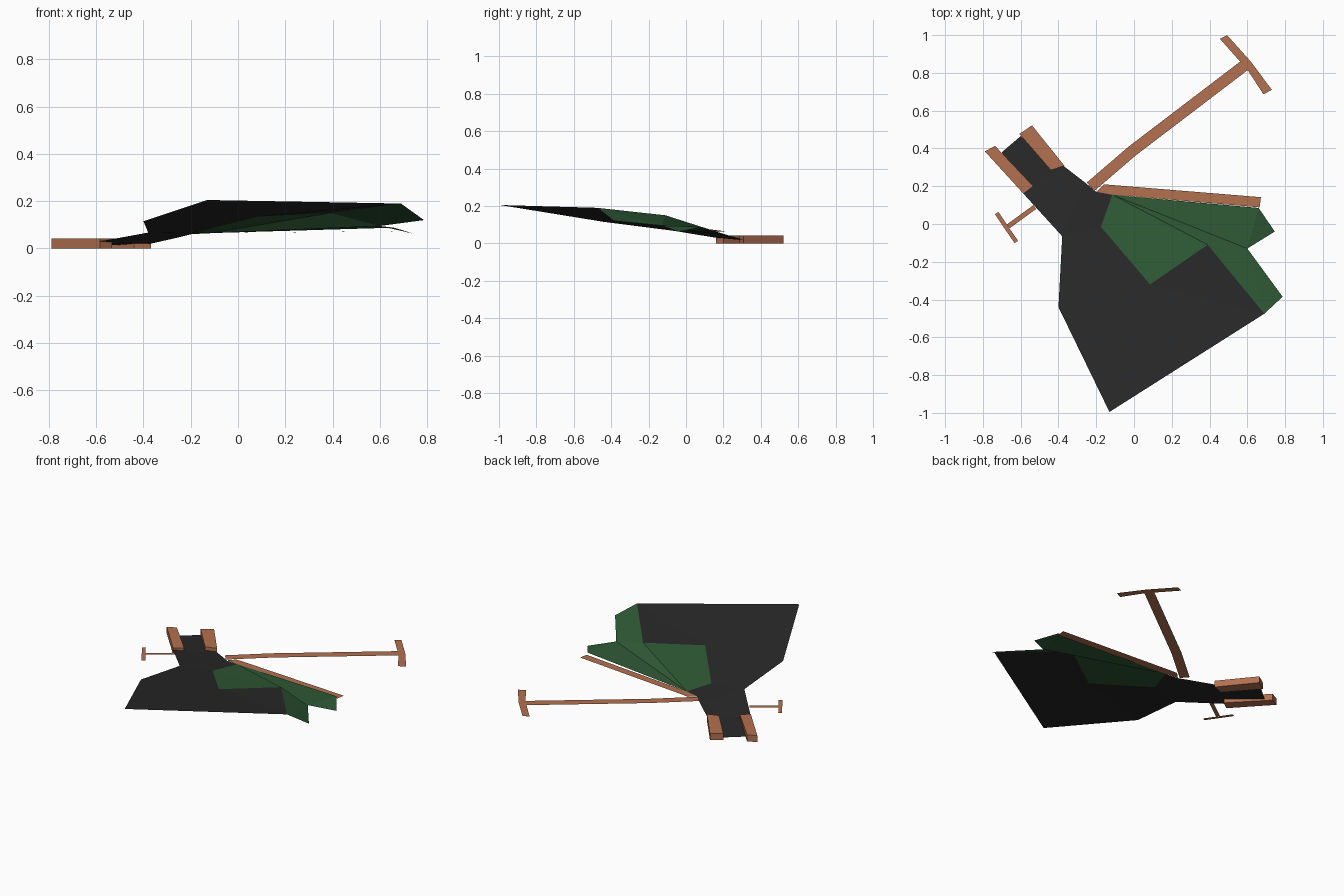
import bpy, bmesh
from mathutils import Vector

if "Cube" in bpy.data.objects:
    bpy.data.objects.remove(bpy.data.objects["Cube"])


def material(name, rgb):
    m = bpy.data.materials.new(name)
    m.diffuse_color = (*rgb, 1)
    m.use_nodes = True
    m.node_tree.nodes["Principled BSDF"].inputs["Base Color"].default_value = m.diffuse_color
    return m


ASPHALT = material("asphalt", (0.021, 0.021, 0.021))
GRASS = material("grass", (0.028, 0.10, 0.036))
CLAY = material("clay", (0.45, 0.165, 0.08))


def sheet(name, mat, points, faces, height=0):
    """Flat-faced sheet with faces turned upward; a height makes it a solid block."""
    bm = bmesh.new()
    verts = [bm.verts.new(p) for p in points]
    for f in faces:
        face = bm.faces.new([verts[i] for i in f])
        face.normal_update()
        if face.normal.z < 0:
            face.normal_flip()
    if height:
        bottom = bm.faces[:]
        new = bmesh.ops.extrude_face_region(bm, geom=bottom, use_keep_orig=True)["geom"]
        top = [v for v in new if isinstance(v, bmesh.types.BMVert)]
        bmesh.ops.translate(bm, verts=top, vec=(0, 0, height))
        bmesh.ops.recalc_face_normals(bm, faces=bm.faces[:])
    me = bpy.data.meshes.new(name)
    bm.to_mesh(me)
    bm.free()
    me.materials.append(mat)
    ob = bpy.data.objects.new(name, me)
    bpy.context.collection.objects.link(ob)
    return ob


def outline(name, mat, pts, z, height=0):
    return sheet(name, mat, [(x, y, z) for x, y in pts], [range(len(pts))], height)


def ribbon(name, mat, path, width, z):
    """Constant-width flat path along a polyline."""
    pts = [Vector(p) for p in path]
    left, right = [], []
    for i, p in enumerate(pts):
        d = (pts[min(i + 1, len(pts) - 1)] - pts[max(i - 1, 0)]).normalized()
        n = Vector((-d.y, d.x)) * width / 2
        left.append(p + n)
        right.append(p - n)
    n = len(pts)
    verts = [(p.x, p.y, z) for p in left + right]
    return sheet(name, mat, verts, [(i, n + i, n + i + 1, i + 1) for i in range(n - 1)])


# Shared boundary between the paving and the lawn
A, G = (-0.115, 0.155, 0.065), (0.39, -0.11, 0.15)
H, I = (0.085, -0.32, 0.135), (-0.175, -0.015, 0.07)
F = (0.69, -0.475, 0.19)

# Dark sloping forecourt with its narrow neck
sheet("paving", ASPHALT,
      [(-0.70, 0.38, 0.01), (-0.60, 0.465, 0.01), (-0.37, 0.305, 0.02), (-0.585, 0.16, 0.03),
       (-0.26, 0.22, 0.045), (-0.38, -0.065, 0.067), (-0.2, 0.17, 0.06),
       (-0.40, -0.44, 0.115), (-0.13, -0.995, 0.205), A, I, H, G, F],
      [(0, 1, 2, 3), (3, 2, 4, 5), (4, 6, 10, 5), (6, 9, 10), (5, 10, 11, 7),
       (7, 11, 8), (11, 13, 8), (11, 12, 13)])

# Green lawn
sheet("lawn", GRASS,
      [A, (0.66, 0.085, 0.088), (0.745, -0.04, 0.062), (0.60, -0.13, 0.095),
       (0.787, -0.385, 0.12), F, G, H, I],
      [(0, 1, 3), (1, 2, 3), (3, 4, 5), (3, 5, 6), (0, 3, 6), (0, 6, 8), (6, 7, 8)])

# Two low walls beside the neck
outline("left_wall", CLAY, [(-0.79, 0.385), (-0.735, 0.413), (-0.533, 0.2), (-0.585, 0.16)], 0, 0.043)
outline("right_wall", CLAY, [(-0.607, 0.477), (-0.54, 0.522), (-0.368, 0.308), (-0.44, 0.285)], 0, 0.043)

# Footpath along the lawn edge
sheet("lawn_path", CLAY,
      [(-0.2, 0.17, 0.062), (-0.16, 0.21, 0.063), A, (-0.1, 0.205, 0.065),
       (0.665, 0.088, 0.073), (0.672, 0.142, 0.073)],
      [(0, 2, 3, 1), (2, 4, 5, 3)])

# Long footpath with a cross path at its end
ribbon("long_path", CLAY, [(-0.23, 0.197), (-0.01, 0.386), (0.583, 0.838)], 0.06, 0.063)
outline("long_cross_path", CLAY,
        [(0.455, 0.98), (0.493, 1.0), (0.62, 0.858), (0.73, 0.71), (0.685, 0.687),
         (0.605, 0.81), (0.56, 0.862)], 0.063)

# Small footpath with its cross path
ribbon("short_path", CLAY, [(-0.665, -0.012), (-0.525, 0.09)], 0.025, 0.05)
ribbon("short_cross_path", CLAY, [(-0.727, 0.058), (-0.675, -0.02), (-0.623, -0.095)], 0.022, 0.05)
